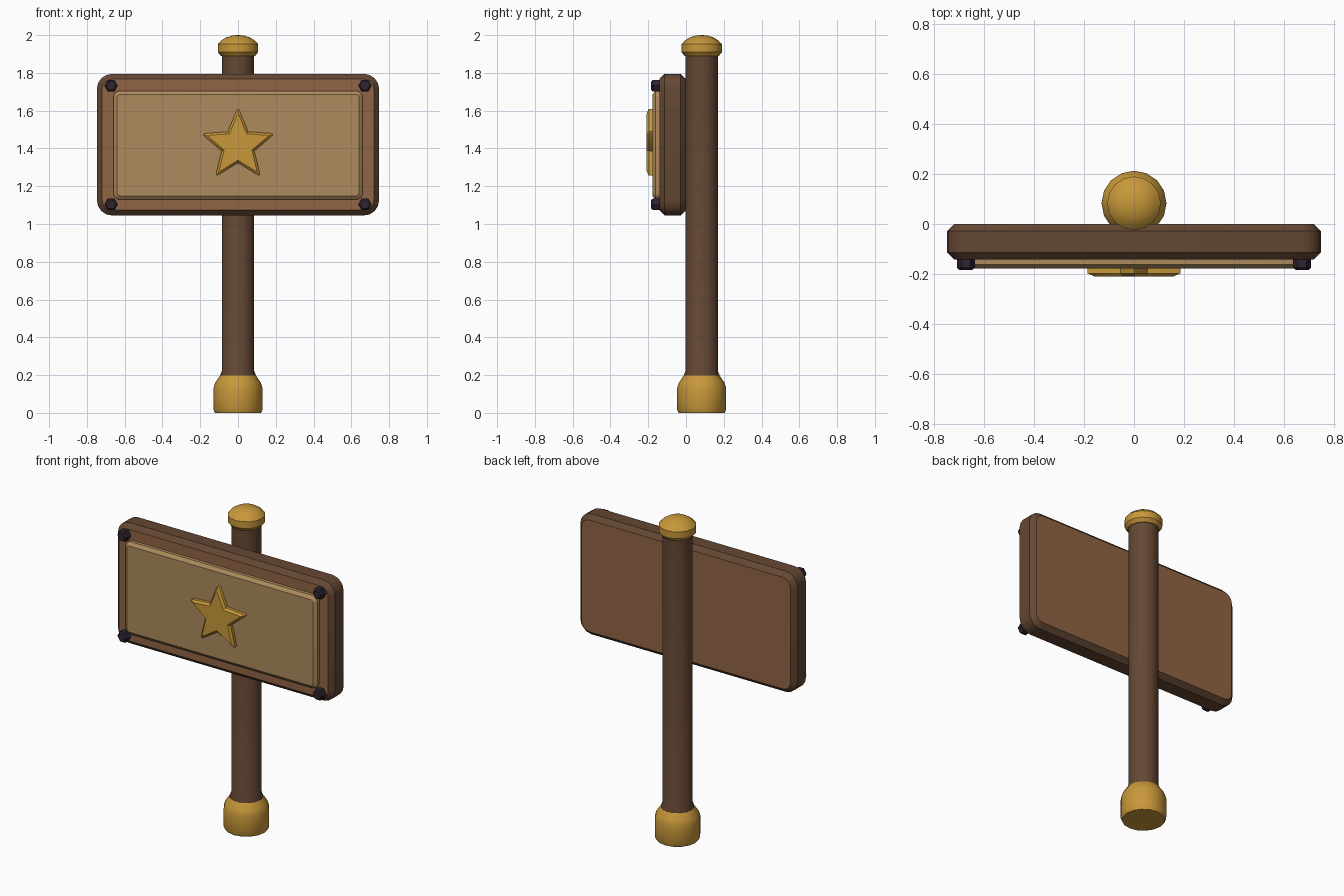
import bpy, bmesh, math

if "Cube" in bpy.data.objects:
    bpy.data.objects.remove(bpy.data.objects["Cube"])


def material(name, rgb):
    """Flat material from an sRGB 0-255 colour."""
    lin = [((c / 255 + 0.055) / 1.055) ** 2.4 for c in rgb]
    m = bpy.data.materials.new(name)
    m.diffuse_color = (*lin, 1)
    m.use_nodes = True
    m.node_tree.nodes["Principled BSDF"].inputs["Base Color"].default_value = m.diffuse_color
    return m


GOLD = material("gold", (200, 152, 58))
DARK = material("dark wood", (100, 71, 51))
BROWN = material("brown wood", (145, 101, 69))
TAN = material("tan wood", (174, 139, 93))
IRON = material("dark iron", (46, 36, 50))


def loft(name, rings, mats, rule=None):
    """Skin a stack of equal-length point rings and cap both ends."""
    bm = bmesh.new()
    loops = [[bm.verts.new(p) for p in ring] for ring in rings]
    n = len(loops[0])
    for a, b in zip(loops, loops[1:]):
        for i in range(n):
            j = (i + 1) % n
            bm.faces.new((a[i], a[j], b[j], b[i]))
    bm.faces.new(loops[0][::-1])
    bm.faces.new(loops[-1])
    bmesh.ops.recalc_face_normals(bm, faces=bm.faces[:])
    if rule:
        for f in bm.faces:
            f.material_index = rule(f)
    me = bpy.data.meshes.new(name)
    bm.to_mesh(me)
    bm.free()
    for m in mats:
        me.materials.append(m)
    ob = bpy.data.objects.new(name, me)
    bpy.context.collection.objects.link(ob)
    bpy.ops.object.select_all(action='DESELECT')
    ob.select_set(True)
    bpy.context.view_layer.objects.active = ob
    bpy.ops.object.shade_smooth_by_angle(angle=math.radians(30))
    return ob


POST_Y, SIDES = 0.083, 16


def lathe(name, profile, mat):
    """Turn (radius, z) points around the post axis."""
    rings = [[(r * math.cos(2 * math.pi * i / SIDES),
               POST_Y + r * math.sin(2 * math.pi * i / SIDES), z)
              for i in range(SIDES)] for r, z in profile]
    return loft(name, rings, [mat])


def rounded_rect(w, h, r, y, zc, inset=0, seg=4):
    """Rounded rectangle ring facing the front, optionally inset."""
    w, h, r = w - inset, h - inset, r - inset
    pts = []
    for k, (sx, sz) in enumerate(((1, 1), (-1, 1), (-1, -1), (1, -1))):
        for s in range(seg + 1):
            a = math.pi / 2 * (k + s / seg)
            pts.append((sx * (w - r) + r * math.cos(a), y,
                        zc + sz * (h - r) + r * math.sin(a)))
    return pts


# Post with gold foot and domed cap
lathe("post", [(0.095, 0.19), (0.095, 0.197), (0.086, 0.222), (0.086, 1.9)], DARK)
lathe("post_foot", [(0.122, 0), (0.13, 0.018), (0.13, 0.13), (0.121, 0.16),
                    (0.096, 0.197)], GOLD)
lathe("post_cap", [(0.09, 1.889), (0.107, 1.91), (0.107, 1.952), (0.088, 1.972),
                   (0.062, 1.988), (0.032, 1.997), (0.006, 2.0)], GOLD)

# Sign board: dark chamfered rim, lighter front and back faces
ZC = 1.42
loft("sign_board",
     [rounded_rect(0.747, 0.375, 0.08, y, ZC, i)
      for y, i in ((0, 0.028), (-0.028, 0), (-0.113, 0), (-0.141, 0.028))],
     [DARK, BROWN], lambda f: 1 if abs(f.normal.y) > 0.95 else 0)

# Raised tan panel
loft("sign_panel",
     [rounded_rect(0.66, 0.288, 0.035, y, ZC - 0.003, i)
      for y, i in ((-0.135, 0), (-0.162, 0), (-0.178, 0.02))], [TAN])


# Five-pointed star with blunted tips and bevelled front
def star_ring(scale, y, outer=0.205, inner=0.091, zc=1.415):
    def polar(r, a):
        return (r * math.cos(a), r * math.sin(a))
    pts = []
    for k in range(5):
        a = math.pi / 2 + k * 2 * math.pi / 5
        tip = polar(outer, a)
        before, after = polar(inner, a - math.pi / 5), polar(inner, a + math.pi / 5)
        blunt = [[t + 0.12 * (q - t) for t, q in zip(tip, n)] for n in (before, after)]
        pts += [blunt[0], polar(0.195, a), blunt[1], after]
    return [(x * scale, y, zc + z * scale) for x, z in pts]


loft("star", [star_ring(1, -0.17), star_ring(1, -0.197), star_ring(0.85, -0.21)], [GOLD])

# Hexagonal corner bolts
for sx, side in ((-1, "left"), (1, "right")):
    for z, level in ((1.732, "top"), (1.104, "bottom")):
        rings = [[(sx * 0.672 + r * math.cos(math.pi / 3 * i), y,
                   z + r * math.sin(math.pi / 3 * i)) for i in range(6)]
                 for y, r in ((-0.135, 0.036), (-0.174, 0.036), (-0.184, 0.026))]
        loft(f"bolt_{level}_{side}", rings, [IRON])
